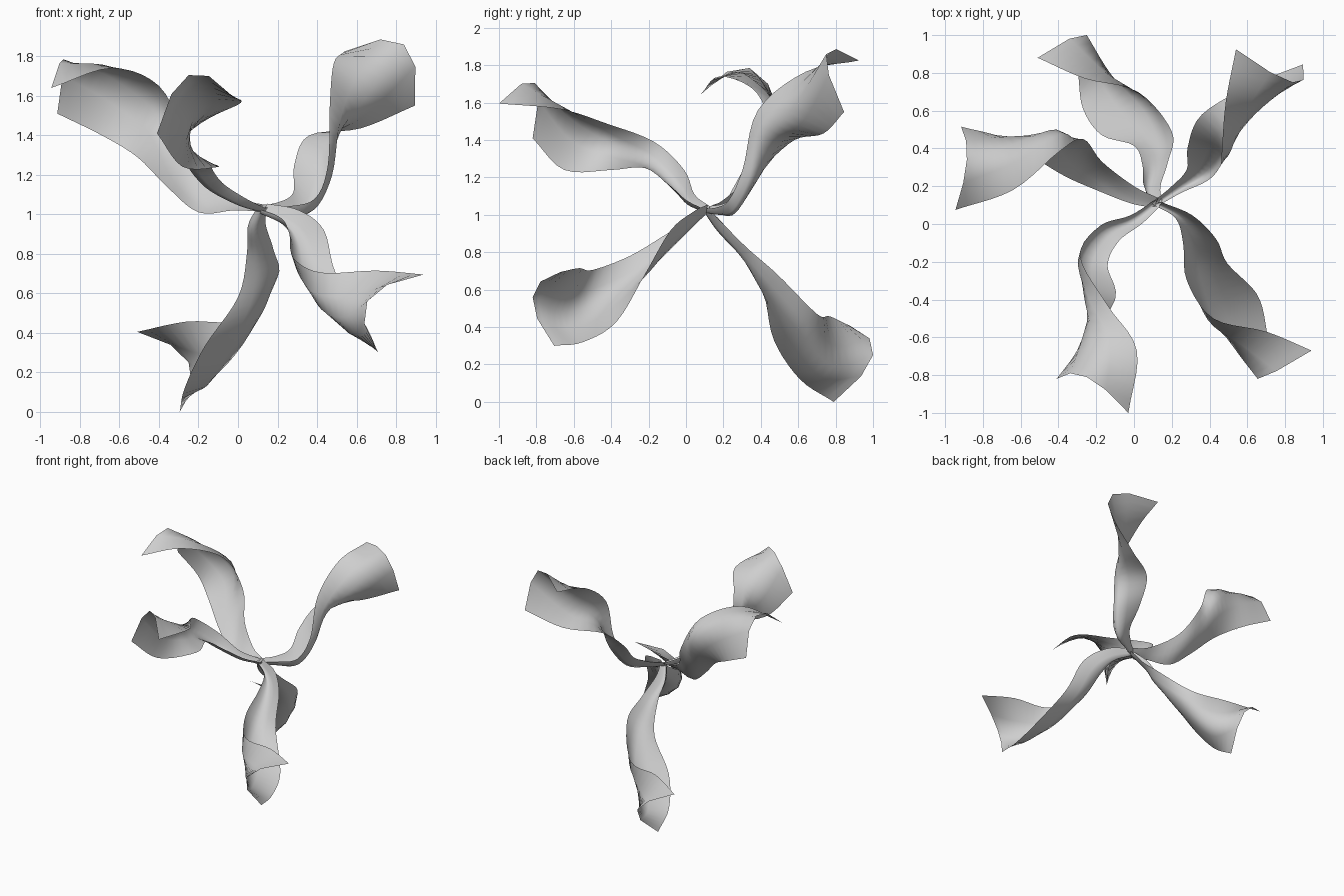
import bpy
import bmesh
from mathutils import Vector

default_cube = bpy.data.objects.get("Cube")
if default_cube:
    bpy.data.objects.remove(default_cube, do_unlink=True)

HUB = Vector((.12, .11, 1.03))
STEPS_ALONG = 5
STEPS_ACROSS = 4

# One plain grey for the whole plant
grey = bpy.data.materials.new("leaf_grey")
grey.use_nodes = True
leaf_colour = (.62, .62, .62, 1)
grey.diffuse_color = leaf_colour
grey.node_tree.nodes["Principled BSDF"].inputs["Base Color"].default_value = leaf_colour


def smooth_path(points, steps):
    """Catmull-Rom curve through the given points."""
    padded = [points[0] * 2 - points[1], *points, points[-1] * 2 - points[-2]]
    path = []
    for before, start, end, after in zip(padded, padded[1:], padded[2:], padded[3:]):
        for step in range(steps):
            t = step / steps
            linear = (end - before) * t
            square = (before * 2 - start * 5 + end * 4 - after) * t ** 2
            cubic = (start * 3 - before - end * 3 + after) * t ** 3
            path.append(start + (linear + square + cubic) / 2)
    path.append(points[-1].copy())
    return path


def arc_point(upper, middle, lower, t):
    """Point on the parabola that joins both edges through the midrib."""
    return (upper * (1 - t) * (1 - 2 * t)
            + middle * 4 * t * (1 - t)
            + lower * t * (2 * t - 1))


def make_leaf(name, upper_edge, midrib, lower_edge):
    """Loft a curled sheet from the hub along three guide rails."""
    guides = [[Vector(point) for point in rail] for rail in (upper_edge, midrib, lower_edge)]
    stem_centre = sum((guide[0] for guide in guides), Vector()) / 3
    rails = []
    for guide in guides:
        # the stem keeps most of its width where it meets the hub
        root = HUB + (guide[0] - stem_centre) * .6
        rails.append(smooth_path([root, *guide], STEPS_ALONG))

    bm = bmesh.new()
    rows = []
    for upper, middle, lower in zip(*rails):
        rows.append([bm.verts.new(arc_point(upper, middle, lower, step / STEPS_ACROSS))
                     for step in range(STEPS_ACROSS + 1)])
    for row, following in zip(rows, rows[1:]):
        for i in range(STEPS_ACROSS):
            bm.faces.new((row[i], row[i + 1], following[i + 1], following[i]))
    for face in bm.faces:
        face.smooth = True

    mesh = bpy.data.meshes.new(name)
    bm.to_mesh(mesh)
    bm.free()
    mesh.materials.append(grey)
    leaf = bpy.data.objects.new(name, mesh)
    bpy.context.collection.objects.link(leaf)


# Rising leaf at the back left
make_leaf(
    "back_left_leaf",
    upper_edge=[(.25, .165, 1.04), (.39, .23, 1.08), (.455, .305, 1.25),
                (.465, .385, 1.56), (.485, .64, 1.765), (.54, .925, 1.825)],
    midrib=[(.23, .18, 1), (.365, .265, 1.01), (.455, .365, 1.18),
            (.515, .43, 1.41), (.645, .585, 1.59), (.84, .75, 1.86)],
    lower_edge=[(.2, .2, 1.06), (.28, .29, 1.11), (.285, .41, 1.25),
                (.36, .58, 1.4), (.62, .735, 1.435), (.895, .845, 1.55)],
)

# Hanging leaf at the back
make_leaf(
    "back_hanging_leaf",
    upper_edge=[(.14, .2, .95), (.18, .33, .82), (.2, .49, .68),
                (.02, .7, .47), (-.26, .77, .457), (-.51, .88, .405)],
    midrib=[(.08, .17, .91), (.11, .29, .78), (.13, .42, .6),
            (.05, .6, .38), (-.12, .79, .19), (-.25, 1, .25)],
    lower_edge=[(.05, .21, .94), (.045, .31, .8), (0, .415, .58),
                (-.17, .47, .33), (-.27, .61, .12), (-.295, .79, 0)],
)

# Rising leaf on the right
make_leaf(
    "right_leaf",
    upper_edge=[(0, .2, 1.08), (-.17, .33, 1.2), (-.27, .45, 1.4),
                (-.4, .38, 1.65), (-.64, .18, 1.74), (-.945, .075, 1.64)],
    midrib=[(-.02, .15, 1.04), (-.18, .26, 1.08), (-.32, .38, 1.25),
            (-.41, .5, 1.5), (-.64, .42, 1.69), (-.885, .34, 1.785)],
    lower_edge=[(-.02, .11, 1.02), (-.2, .18, 1.01), (-.36, .25, 1.14),
                (-.51, .34, 1.29), (-.69, .455, 1.4), (-.915, .515, 1.51)],
)

# Rising leaf at the front
make_leaf(
    "front_leaf",
    upper_edge=[(-.02, .045, 1.11), (-.18, -.01, 1.24), (-.285, -.17, 1.39),
                (-.14, -.43, 1.49), (.015, -.67, 1.565), (-.03, -1, 1.595)],
    midrib=[(-.01, .02, 1.05), (-.17, -.05, 1.14), (-.275, -.2, 1.28),
            (-.265, -.38, 1.37), (-.225, -.6, 1.5), (-.25, -.81, 1.705)],
    lower_edge=[(.04, 0, 1.08), (-.08, -.09, 1.16), (-.14, -.22, 1.25),
                (-.1, -.4, 1.24), (-.28, -.65, 1.24), (-.41, -.82, 1.41)],
)

# Hanging leaf at the front left
make_leaf(
    "front_hanging_leaf",
    upper_edge=[(.22, .03, .98), (.26, -.1, .9), (.28, -.3, .78),
                (.42, -.5, .705), (.7, -.57, .715), (.94, -.67, .695)],
    midrib=[(.25, .04, .94), (.31, -.05, .85), (.34, -.23, .68),
            (.42, -.49, .52), (.54, -.67, .48), (.655, -.82, .56)],
    lower_edge=[(.31, .045, 1.02), (.435, -.08, .92), (.495, -.21, .7),
                (.65, -.37, .43), (.7, -.55, .32), (.71, -.705, .3)],
)
